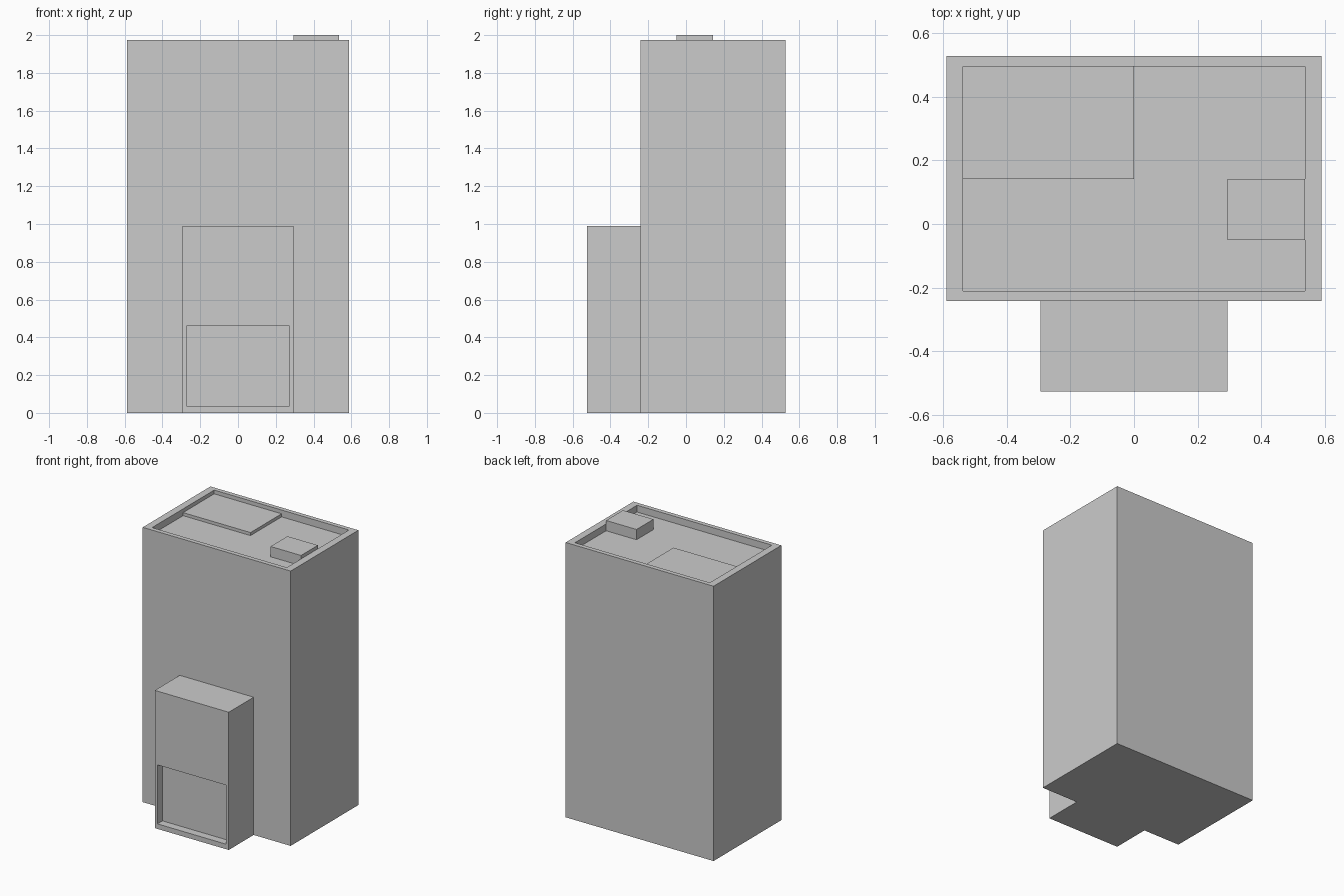
import bpy, bmesh
from mathutils import Vector

if "Cube" in bpy.data.objects:
    bpy.data.objects.remove(bpy.data.objects["Cube"])


def box(name, lo, hi):
    """Axis-aligned block between two corners."""
    lo, hi = Vector(lo), Vector(hi)
    bm = bmesh.new()
    bmesh.ops.create_cube(bm, size=1)
    for v in bm.verts:
        v.co = [(lo[i] + hi[i]) / 2 + v.co[i] * (hi[i] - lo[i]) for i in range(3)]
    mesh = bpy.data.meshes.new(name)
    bm.to_mesh(mesh)
    bm.free()
    ob = bpy.data.objects.new(name, mesh)
    bpy.context.collection.objects.link(ob)
    return ob


def combine(target, tool, operation):
    """Apply a boolean and discard the tool block."""
    mod = target.modifiers.new(operation, 'BOOLEAN')
    mod.operation = operation
    mod.solver = 'EXACT'
    mod.object = tool
    bpy.context.view_layer.objects.active = target
    bpy.ops.object.modifier_apply(modifier=mod.name)
    bpy.data.objects.remove(tool)


W, TOP, FLOOR = 0.588, 1.975, 1.926
FRONT, BACK, WALL = -0.525, 0.527, -0.242
IN, IN_FRONT, IN_BACK = 0.536, -0.21, 0.495

# tower with the lower entrance block merged in
tower = box("tower", (-W, WALL, 0), (W, BACK, TOP))
combine(tower, box("entrance_block", (-0.294, FRONT, 0), (0.294, WALL + 0.1, 0.99)), 'UNION')

# roof sunk behind the parapet, and the recessed entrance
combine(tower, box("roof_cutter", (-IN, IN_FRONT, FLOOR), (IN, IN_BACK, TOP + 0.1)), 'DIFFERENCE')
combine(tower, box("entrance_cutter", (-0.273, FRONT - 0.1, 0.036), (0.273, FRONT + 0.057, 0.46)), 'DIFFERENCE')

# low raised deck and small hut on the roof
box("roof_deck", (-IN, 0.142, FLOOR), (0, IN_BACK, 1.948))
box("roof_hut", (0.294, -0.05, FLOOR), (IN, 0.142, 2.0))
